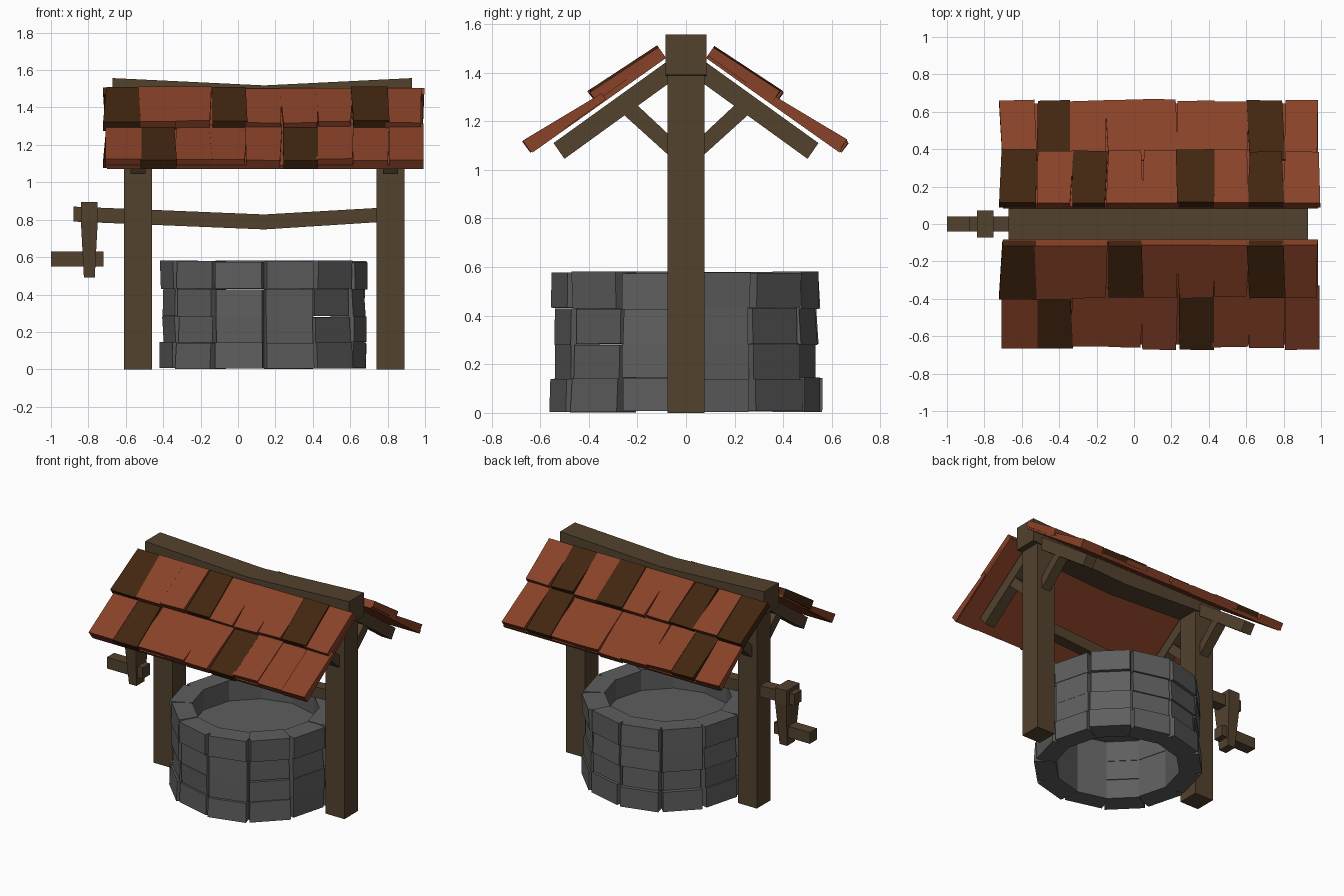
import bpy, bmesh, math, random
from mathutils import Vector

if "Cube" in bpy.data.objects:
    bpy.data.objects.remove(bpy.data.objects["Cube"])

random.seed(4)
rnd = lambda a: random.uniform(-a, a)


def material(name, rgb):
    m = bpy.data.materials.new(name)
    m.diffuse_color = (*rgb, 1)
    m.use_nodes = True
    m.node_tree.nodes["Principled BSDF"].inputs["Base Color"].default_value = m.diffuse_color
    return m


wood = material("brown wood", (0.085, 0.054, 0.027))
rust = material("rust tile", (0.25, 0.054, 0.021))
dark = material("dark tile", (0.054, 0.019, 0.005))
stone = material("grey stone", (0.112, 0.112, 0.112))


def finish(bm, name, *mats):
    bmesh.ops.recalc_face_normals(bm, faces=bm.faces)
    me = bpy.data.meshes.new(name)
    bm.to_mesh(me)
    bm.free()
    for m in mats:
        me.materials.append(m)
    ob = bpy.data.objects.new(name, me)
    bpy.context.collection.objects.link(ob)
    return ob


def loft(bm, rings, mat=0):
    """Closed solid through a list of equal-sized rings of points."""
    rows = [[bm.verts.new(p) for p in r] for r in rings]
    n = len(rows[0])
    faces = [bm.faces.new(rows[0]), bm.faces.new(rows[-1][::-1])]
    for a, b in zip(rows, rows[1:]):
        for i in range(n):
            j = (i + 1) % n
            faces.append(bm.faces.new((a[i], a[j], b[j], b[i])))
    for f in faces:
        f.material_index = mat


def box(name, x0, x1, y0, y1, z0, z1):
    bm = bmesh.new()
    loft(bm, [[(x0, y0, z), (x1, y0, z), (x1, y1, z), (x0, y1, z)] for z in (z0, z1)])
    return finish(bm, name, wood)


def x_beam(name, stations, hy):
    """Beam along x; stations are (x, z low, z high)."""
    bm = bmesh.new()
    loft(bm, [[(x, -hy, a), (x, hy, a), (x, hy, b), (x, -hy, b)] for x, a, b in stations])
    return finish(bm, name, wood)


def yz_prism(name, profile, xc, hx):
    bm = bmesh.new()
    loft(bm, [[(x, y, z) for y, z in profile] for x in (xc - hx, xc + hx)])
    return finish(bm, name, wood)


# Stone ring: four courses of twelve wedge stones with notched joints
CX = 0.14
levels = [0.005, 0.142, 0.282, 0.43, 0.578]
bm = bmesh.new()
for c in range(4):
    for k in range(12):
        mid = math.radians(15 + 30 * k)
        half = math.radians(15)
        out = (0.553, 0.537, 0.533, 0.55)[c] + rnd(0.008)
        cut = math.radians(13.8) + rnd(0.01)
        foot = [(0.41, -half), (0.50, -half), (out, -cut), (out, cut), (0.50, half), (0.41, half)]
        rings = []
        for z in (levels[c] + rnd(0.004), levels[c + 1] + rnd(0.004)):
            d = rnd(0.006)
            rings.append([(CX + (r + (d if r > 0.51 else 0)) * math.cos(mid + a),
                           (r + (d if r > 0.51 else 0)) * math.sin(mid + a), z) for r, a in foot])
        loft(bm, rings)
finish(bm, "stone_ring", stone)

# Flat floor inside the well
bm = bmesh.new()
bm.faces.new([bm.verts.new((CX + 0.415 * math.cos(k * math.pi / 6),
                            0.415 * math.sin(k * math.pi / 6), 0.435)) for k in range(12)])
finish(bm, "well_floor", stone)

# Posts, rafters and braces
POSTS = {"left": -0.535, "right": 0.815}
for side, x in POSTS.items():
    box(side + "_post", x - 0.074, x + 0.074, -0.076, 0.076, 0, 1.42)
    for s, label in ((-1, "front"), (1, "back")):
        yz_prism(f"{side}_{label}_rafter",
                 [(s * y, z) for y, z in ((0.03, 1.48), (0.03, 1.385), (0.50, 1.045), (0.545, 1.11))], x, 0.04)
        yz_prism(f"{side}_{label}_brace",
                 [(s * y, z) for y, z in ((0.05, 1.04), (0.05, 1.125), (0.21, 1.275), (0.26, 1.23))], x, 0.035)

# Sagging ridge beam and winding axle
x_beam("ridge_beam", [(-0.67, 1.39, 1.557), (0.14, 1.35, 1.518), (0.93, 1.39, 1.557)], 0.084)
x_beam("axle", [(-0.88, 0.79, 0.87), (0.14, 0.748, 0.828), (0.80, 0.79, 0.866)], 0.04)

# Crank arm, tapering downwards, and its handle
bm = bmesh.new()
loft(bm, [[(-0.795 + sx * hx, sy * hy, z) for sx, sy in ((-1, -1), (1, -1), (1, 1), (-1, 1))]
          for z, hx, hy in ((0.49, 0.029, 0.045), (0.79, 0.045, 0.073), (0.895, 0.045, 0.073))])
finish(bm, "crank_arm", wood)
box("crank_handle", -1.0, -0.72, -0.04, 0.04, 0.55, 0.63)

# Roof: s runs down the slope, n is the height above the underside
T = math.radians(35.3)


def on_roof(side, x, s, n):
    return (x, side * (0.082 + s * math.cos(T) + n * math.sin(T)),
            1.46 - s * math.sin(T) + n * math.cos(T))


DARK = {(-1, 0): (0, 3, 7), (-1, 1): (1, 5), (1, 0): (0, 2, 5, 7), (1, 1): (1, 7)}
COURSES = [(0.0, 0.335, 0.012, 0.058, 0.07), (0.30, 0.672, 0.004, 0.03, 0.058)]
for side, label in ((-1, "front"), (1, "back")):
    bm = bmesh.new()
    # boarding under the tiles
    loft(bm, [[on_roof(side, x, s, n) for s, n in ((0, 0), (0.672, 0), (0.672, 0.022), (0, 0.022))]
              for x in (-0.70, 0.985)])
    for row, (s0, s1, base, n0, n1) in enumerate(COURSES):
        for k in range(9):
            xa, xb = -0.713 + 0.189 * k, -0.713 + 0.189 * (k + 1)
            e, lift = rnd(0.009), rnd(0.006)
            rings = []
            for x in (xa, xb):
                ja, jb, t = rnd(0.01), rnd(0.012), rnd(0.004)
                rings.append([on_roof(side, x + ja, s0, base), on_roof(side, x + jb, s1 + e, base),
                              on_roof(side, x + jb, s1 + e + t, n1 + lift),
                              on_roof(side, x + ja, s0, n0 + lift)])
            loft(bm, rings, 1 if k in DARK[side, row] else 0)
    finish(bm, label + "_roof", rust, dark)
